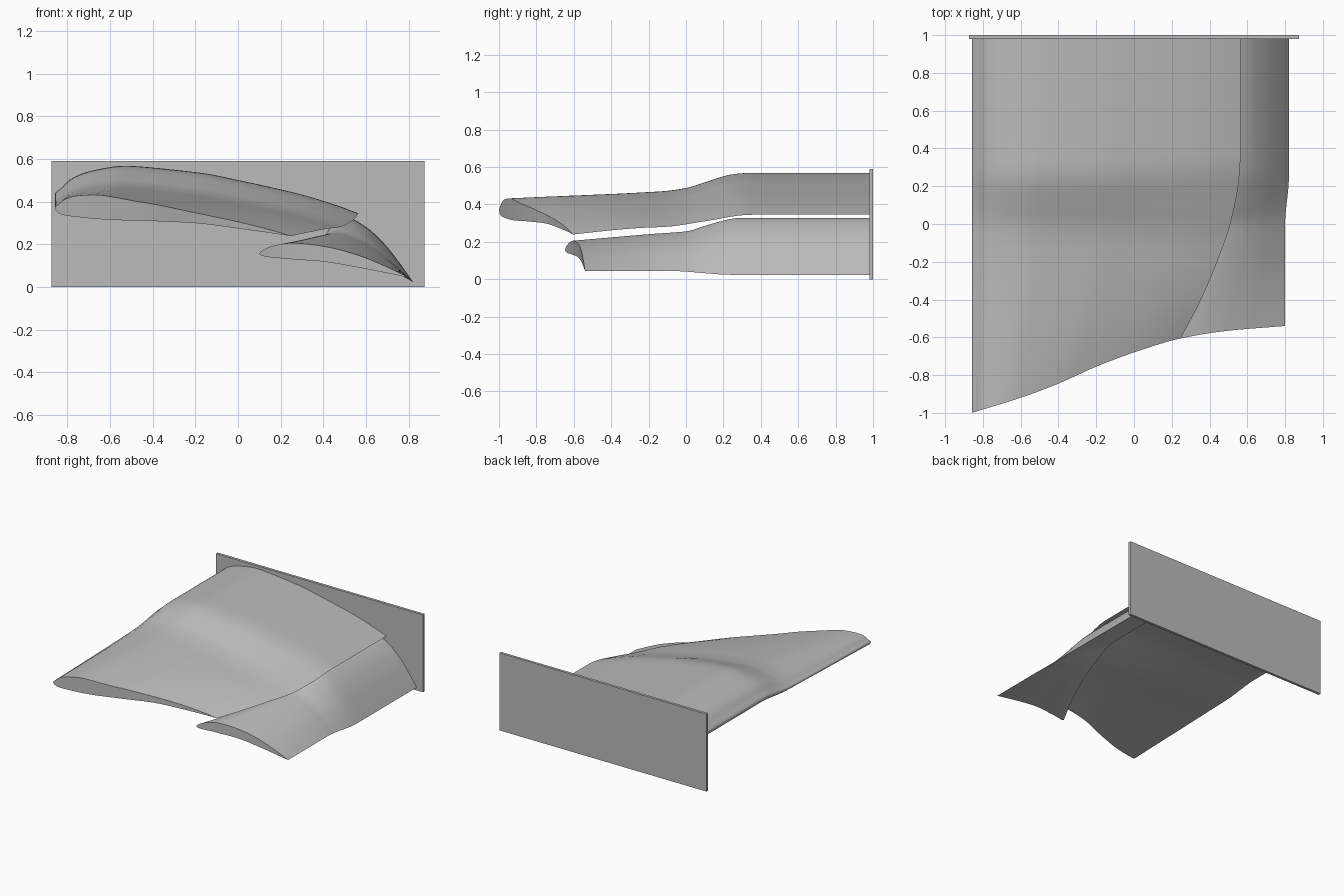
import bpy
import bmesh
import math

cube = bpy.data.objects.get("Cube")
if cube:
    bpy.data.objects.remove(cube, do_unlink=True)

grey = bpy.data.materials.new("plain grey")
grey.use_nodes = True
colour = (0.5, 0.5, 0.5, 1)
grey.diffuse_color = colour
grey.node_tree.nodes["Principled BSDF"].inputs["Base Color"].default_value = colour


def smooth_curve(*points):
    """Monotone cubic through (t, value) points, held constant past the ends."""
    ts, vs = zip(*sorted(points))
    count = len(ts)
    slope = [(vs[i + 1] - vs[i]) / (ts[i + 1] - ts[i]) for i in range(count - 1)]
    tangent = [slope[0]]
    for a, b in zip(slope, slope[1:]):
        tangent.append(2 * a * b / (a + b) if a * b > 0 else 0)
    tangent.append(slope[-1])

    def value(t):
        t = min(max(t, ts[0]), ts[-1])
        i = max(k for k in range(count - 1) if ts[k] <= t)
        h = ts[i + 1] - ts[i]
        s = (t - ts[i]) / h
        return (vs[i] * (1 + 2 * s) * (1 - s) ** 2 + vs[i + 1] * s * s * (3 - 2 * s)
                + h * tangent[i] * s * (1 - s) ** 2 + h * tangent[i + 1] * s * s * (s - 1))
    return value


def profile(*points):
    """Chord profile, parametrised by root of chord fraction for a round nose."""
    return smooth_curve(*[(math.sqrt(u), v) for u, v in points])


def finish(name, bm):
    bmesh.ops.recalc_face_normals(bm, faces=bm.faces[:])
    mesh = bpy.data.meshes.new(name)
    bm.to_mesh(mesh)
    bm.free()
    mesh.materials.append(grey)
    obj = bpy.data.objects.new(name, mesh)
    bpy.context.collection.objects.link(obj)
    return obj


ROOT = 0.985
# Plan outline of the raked outer end, shared by both elements
tip_y = smooth_curve((-0.86, -1), (-0.6, -0.92), (-0.4, -0.845), (-0.2, -0.755),
                     (0, -0.68), (0.25, -0.605), (0.5, -0.565), (0.8, -0.54))


def build_wing(name, nose_x, nose_z, tail_x, tail_z, camber, upper, lower):
    chord_steps, span_steps = 36, 64
    bm = bmesh.new()

    def point(v, side, t):
        u, y = v * v, ROOT - 1.6 * t
        for _ in range(8):
            x = nose_x(y) + u * (tail_x(y) - nose_x(y))
            y = ROOT + t * (tip_y(x) - ROOT)
        z = nose_z(y) + u * (tail_z(y) - nose_z(y)) + camber(y) * side(v)
        return bm.verts.new((x, y, z))

    rows = []
    for j in range(span_steps + 1):
        t = j / span_steps
        top = [point(i / chord_steps, upper, t) for i in range(chord_steps + 1)]
        inner = [point(i / chord_steps, lower, t) for i in range(1, chord_steps)]
        rows.append((top, [top[0]] + inner + [top[-1]]))

    # Skins
    for a, b in zip(rows, rows[1:]):
        for side in (0, 1):
            for i in range(chord_steps):
                bm.faces.new((a[side][i], a[side][i + 1], b[side][i + 1], b[side][i]))
    # End caps
    for top, under in (rows[0], rows[-1]):
        for i in range(chord_steps):
            ring = dict.fromkeys((top[i], top[i + 1], under[i + 1], under[i]))
            bm.faces.new(list(ring))

    obj = finish(name, bm)
    bpy.ops.object.select_all(action="DESELECT")
    obj.select_set(True)
    bpy.context.view_layer.objects.active = obj
    bpy.ops.object.shade_smooth_by_angle(angle=math.radians(40))


# Main element
main_tail_x = smooth_curve((-1, 0.03), (-0.6, 0.25), (-0.4, 0.355), (-0.2, 0.44),
                           (0, 0.51), (0.25, 0.557), (0.4, 0.565), (1, 0.565))
build_wing(
    "main_wing",
    nose_x=lambda y: -0.858,
    nose_z=smooth_curve((-1, 0.37), (-0.2, 0.39), (0, 0.397), (0.3, 0.43), (1, 0.43)),
    tail_x=main_tail_x,
    tail_z=smooth_curve((-1, 0.19), (-0.6, 0.24), (-0.25, 0.274), (-0.1, 0.281),
                        (0.1, 0.31), (0.35, 0.345), (1, 0.345)),
    camber=smooth_curve((-1, 0.1), (-0.4, 0.1), (-0.15, 0.104), (0, 0.115),
                        (0.1, 0.134), (0.25, 0.156), (0.35, 0.159), (1, 0.159)),
    upper=profile((0, 0), (0.02, 0.22), (0.056, 0.53), (0.134, 0.82), (0.25, 1),
                  (0.48, 0.92), (0.61, 0.76), (0.81, 0.46), (0.94, 0.17), (1, 0)),
    lower=profile((0, 0), (0.05, -0.25), (0.15, -0.2), (0.27, -0.1),
                  (0.5, 0.15), (0.66, 0.23), (0.85, 0.12), (1, 0)),
)

# Rear flap tucked below the main trailing edge
build_wing(
    "rear_flap",
    nose_x=lambda y: main_tail_x(y) - 0.13 + 0.025 * max(0, -y - 0.4),
    nose_z=smooth_curve((-0.65, 0.155), (-0.2, 0.19), (0, 0.205), (0.3, 0.26), (1, 0.26)),
    tail_x=smooth_curve((-1, 0.8), (0, 0.8), (0.25, 0.82), (1, 0.82)),
    tail_z=smooth_curve((-1, 0.045), (-0.1, 0.045), (0.25, 0.024), (1, 0.022)),
    camber=smooth_curve((-0.65, 0.075), (-0.2, 0.086), (0, 0.09), (0.1, 0.107),
                        (0.3, 0.124), (1, 0.124)),
    upper=profile((0, 0), (0.02, 0.27), (0.06, 0.52), (0.12, 0.75), (0.2, 0.92),
                  (0.35, 1), (0.45, 0.98), (0.65, 0.78), (0.85, 0.38), (1, 0)),
    lower=profile((0, 0), (0.05, -0.14), (0.2, -0.08), (0.45, 0.07),
                  (0.7, 0.05), (1, 0)),
)

# End plate
plate = bmesh.new()
bmesh.ops.create_cube(plate, size=1)
bmesh.ops.scale(plate, vec=(1.745, 0.02, 0.59), verts=plate.verts)
bmesh.ops.translate(plate, vec=(0, 0.99, 0.295), verts=plate.verts)
finish("end_plate", plate)
